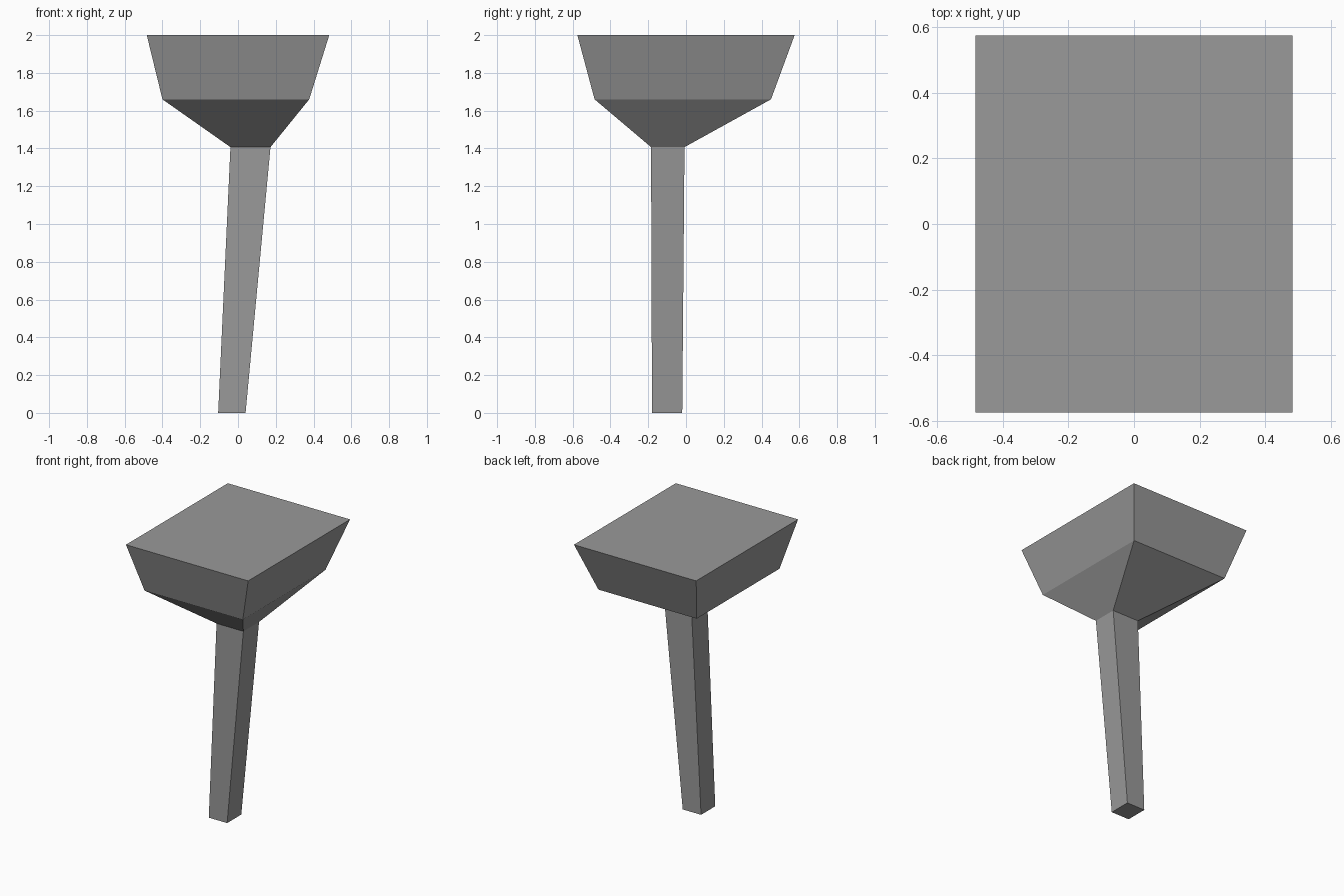
import bpy
import bmesh

cube = bpy.data.objects.get("Cube")
if cube:
    bpy.data.objects.remove(cube, do_unlink=True)

grey = bpy.data.materials.new("plain grey")
grey.use_nodes = True
colour = (0.32, 0.32, 0.32, 1)
grey.diffuse_color = colour
grey.node_tree.nodes["Principled BSDF"].inputs["Base Color"].default_value = colour


def loft(name, sections):
    """Join rectangular sections (x0, x1, y0, y1, z), bottom to top, and cap the ends."""
    bm = bmesh.new()
    rings = [[bm.verts.new(p) for p in
              ((x0, y0, z), (x1, y0, z), (x1, y1, z), (x0, y1, z))]
             for x0, x1, y0, y1, z in sections]
    for low, high in zip(rings, rings[1:]):
        for i in range(4):
            j = (i + 1) % 4
            bm.faces.new((low[i], low[j], high[j], high[i]))
    bm.faces.new(rings[0][::-1])
    bm.faces.new(rings[-1])
    bmesh.ops.recalc_face_normals(bm, faces=bm.faces)
    mesh = bpy.data.meshes.new(name)
    bm.to_mesh(mesh)
    bm.free()
    mesh.materials.append(grey)
    obj = bpy.data.objects.new(name, mesh)
    bpy.context.collection.objects.link(obj)
    return obj


# Leaning trunk that flares out into a flat-topped crown
loft("trunk_and_crown", [
    (-0.105, 0.04, -0.18, -0.02, 0),
    (-0.04, 0.172, -0.185, -0.008, 1.407),
    (-0.4, 0.377, -0.484, 0.45, 1.66),
    (-0.483, 0.483, -0.575, 0.575, 2),
])
